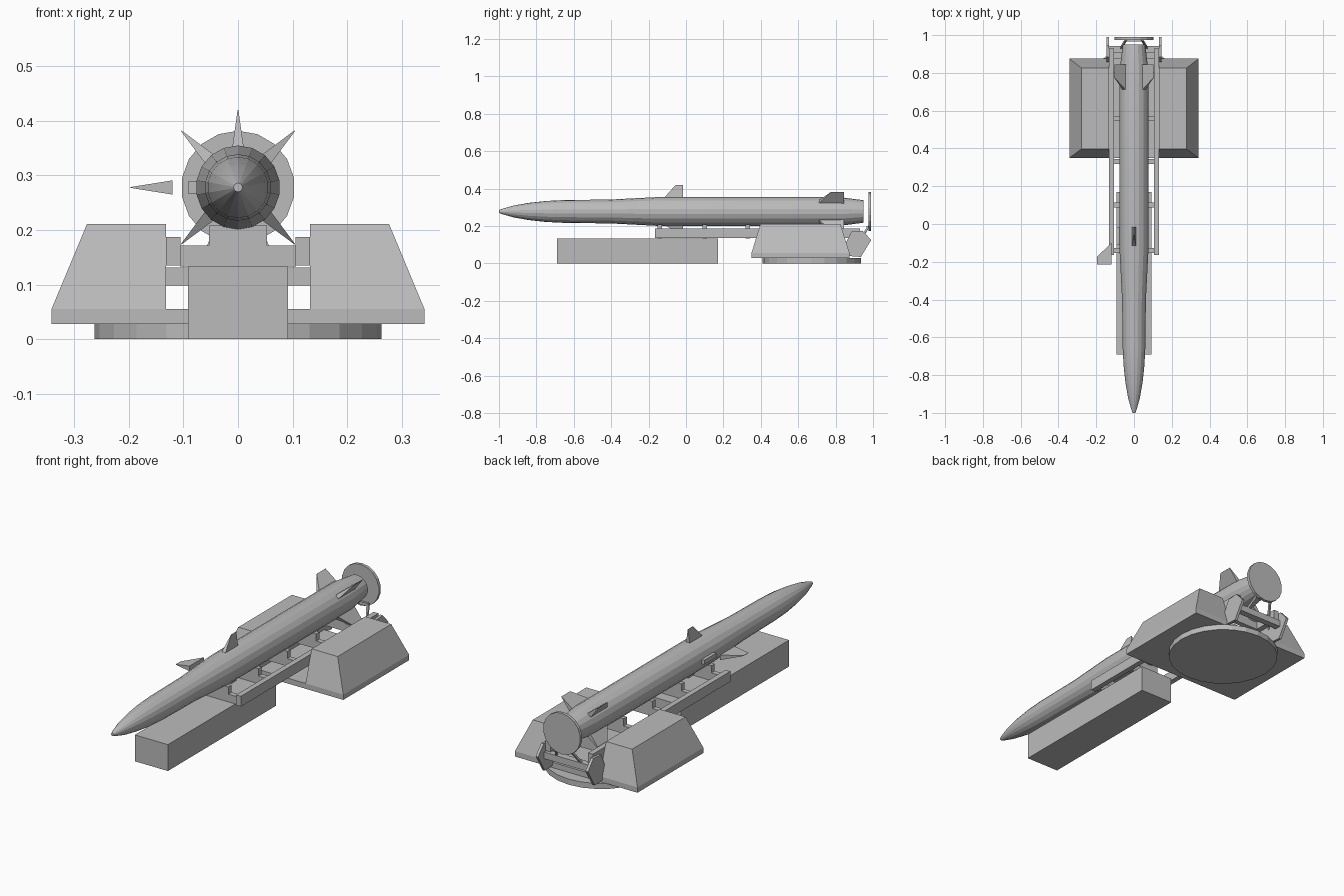
import bpy, bmesh, math
from mathutils import Vector, Matrix

if "Cube" in bpy.data.objects:
    bpy.data.objects.remove(bpy.data.objects["Cube"])

grey = bpy.data.materials.new("plain_grey")
grey.use_nodes = True
grey.diffuse_color = (0.5, 0.5, 0.5, 1)
grey.node_tree.nodes["Principled BSDF"].inputs["Base Color"].default_value = (0.5, 0.5, 0.5, 1)

AXIS_Z = 0.278


def finish(name, bm):
    bmesh.ops.recalc_face_normals(bm, faces=bm.faces)
    mesh = bpy.data.meshes.new(name)
    bm.to_mesh(mesh)
    bm.free()
    ob = bpy.data.objects.new(name, mesh)
    bpy.context.collection.objects.link(ob)
    mesh.materials.append(grey)
    return ob


def loft(name, rings):
    """Skin a stack of equal-sized point rings and cap both ends."""
    bm = bmesh.new()
    loops = [[bm.verts.new(p) for p in ring] for ring in rings]
    n = len(loops[0])
    for a, b in zip(loops, loops[1:]):
        for i in range(n):
            j = (i + 1) % n
            bm.faces.new((a[i], a[j], b[j], b[i]))
    bm.faces.new(loops[0])
    bm.faces.new(loops[-1])
    return finish(name, bm)


def rect(x0, x1, y0, y1, z):
    return [(x0, y0, z), (x1, y0, z), (x1, y1, z), (x0, y1, z)]


def box(name, x0, x1, y0, y1, z0, z1):
    return loft(name, [rect(x0, x1, y0, y1, z0), rect(x0, x1, y0, y1, z1)])


def turned(name, profile, sides):
    """Revolve (y, radius) pairs about the missile axis."""
    angles = [math.tau * i / sides for i in range(sides)]
    return loft(name, [[(r * math.sin(a), y, AXIS_Z + r * math.cos(a)) for a in angles]
                       for y, r in profile])


def fin(name, angle, root, tip, r0, r1, half):
    """Wedge fin with a thick root and a knife-edge tip, turned about the axis."""
    rings = [[(s * t, y, r) for s, y in ((-1, ys[0]), (1, ys[0]), (1, ys[1]), (-1, ys[1]))]
             for ys, r, t in ((root, r0, half), (tip, r1, 0.0008))]
    ob = loft(name, rings)
    ob.data.transform(Matrix.Translation((0, 0, AXIS_Z)) @ Matrix.Rotation(math.radians(angle), 4, 'Y'))
    return ob


def bar(name, start, end, width, depth):
    """Square bar between two points."""
    start, end = Vector(start), Vector(end)
    d = (end - start).normalized()
    u = d.cross(Vector((0, 1, 0))).normalized() * width / 2
    v = d.cross(u).normalized() * depth / 2
    return loft(name, [[p + u + v, p - u + v, p - u - v, p + u - v] for p in (start, end)])


# Missile body
body = turned("missile_body", [(-1, 0.008), (-0.98, 0.015), (-0.92, 0.032), (-0.84, 0.046),
                               (-0.75, 0.056), (-0.65, 0.061), (-0.4, 0.064), (-0.15, 0.077),
                               (0.82, 0.077), (0.95, 0.06)], 18)
bpy.context.view_layer.objects.active = body
body.select_set(True)
bpy.ops.object.shade_smooth_by_angle(angle=math.radians(15))

# Wings: top and bottom, one loose wing beside the body and its root stub
fin("wing_top", 0, (-0.12, -0.015), (-0.055, -0.015), 0.07, 0.142, 0.011)
fin("wing_bottom", 180, (-0.12, -0.015), (-0.055, -0.015), 0.07, 0.106, 0.011)
fin("wing_loose", -90, (-0.215, -0.10), (-0.215, -0.175), 0.12, 0.197, 0.013)
box("wing_stub", -0.092, -0.07, -0.11, -0.015, AXIS_Z - 0.011, AXIS_Z + 0.011)

# Tail fins
for a in (45, 135, 225, 315):
    fin("tail_fin_%d" % a, a, (0.70, 0.845), (0.775, 0.845), 0.062, 0.147, 0.013)

# Blast disc behind the tail with its struts
turned("blast_disc", [(0.975, 0.104), (0.99, 0.104)], 18)
for s in (-1, 1):
    bar("disc_strut", (s * 0.07, 0.93, 0.125), (s * 0.04, 0.978, 0.20), 0.01, 0.01)
box("disc_bracket", -0.05, 0.05, 0.965, 0.98, 0.185, 0.20)

# Support block under the nose
box("front_block", -0.092, 0.092, -0.69, 0.17, 0, 0.133)

# Turntable and base
loft("turntable", [[(0.263 * math.cos(math.tau * i / 24), 0.672 + 0.263 * math.sin(math.tau * i / 24), z)
                    for i in range(24)] for z in (0, 0.028)])
box("base_plate", -0.342, 0.342, 0.35, 0.875, 0.028, 0.055)

for s in (-1, 1):
    # Sloped side housings
    loft("side_housing", [rect(s * 0.132, s * 0.342, 0.35, 0.875, 0.055),
                          rect(s * 0.132, s * 0.277, 0.398, 0.825, 0.211)])
    # Launch rails
    box("launch_rail", s * 0.105, s * 0.132, -0.165, 0.93, 0.135, 0.187)
    # Rear side plates
    outline = ((0.85, 0.10), (0.885, 0.17), (0.945, 0.175), (0.99, 0.125), (0.935, 0.035), (0.87, 0.04))
    loft("rear_plate", [[(s * x, y, z) for y, z in outline] for x in (0.132, 0.146)])

# Ladder rungs and cradles between the rails
for y in (-0.14, 0.10, 0.33, 0.56, 0.79):
    box("rail_rung", -0.106, 0.106, y - 0.013, y + 0.013, 0.133, 0.172)
    box("missile_cradle", -0.053, 0.053, y - 0.013, y + 0.013, 0.172, 0.208)

# Rear crossbeam
bar("rear_crossbeam", (-0.135, 0.925, 0.115), (0.135, 0.925, 0.115), 0.033, 0.033)
